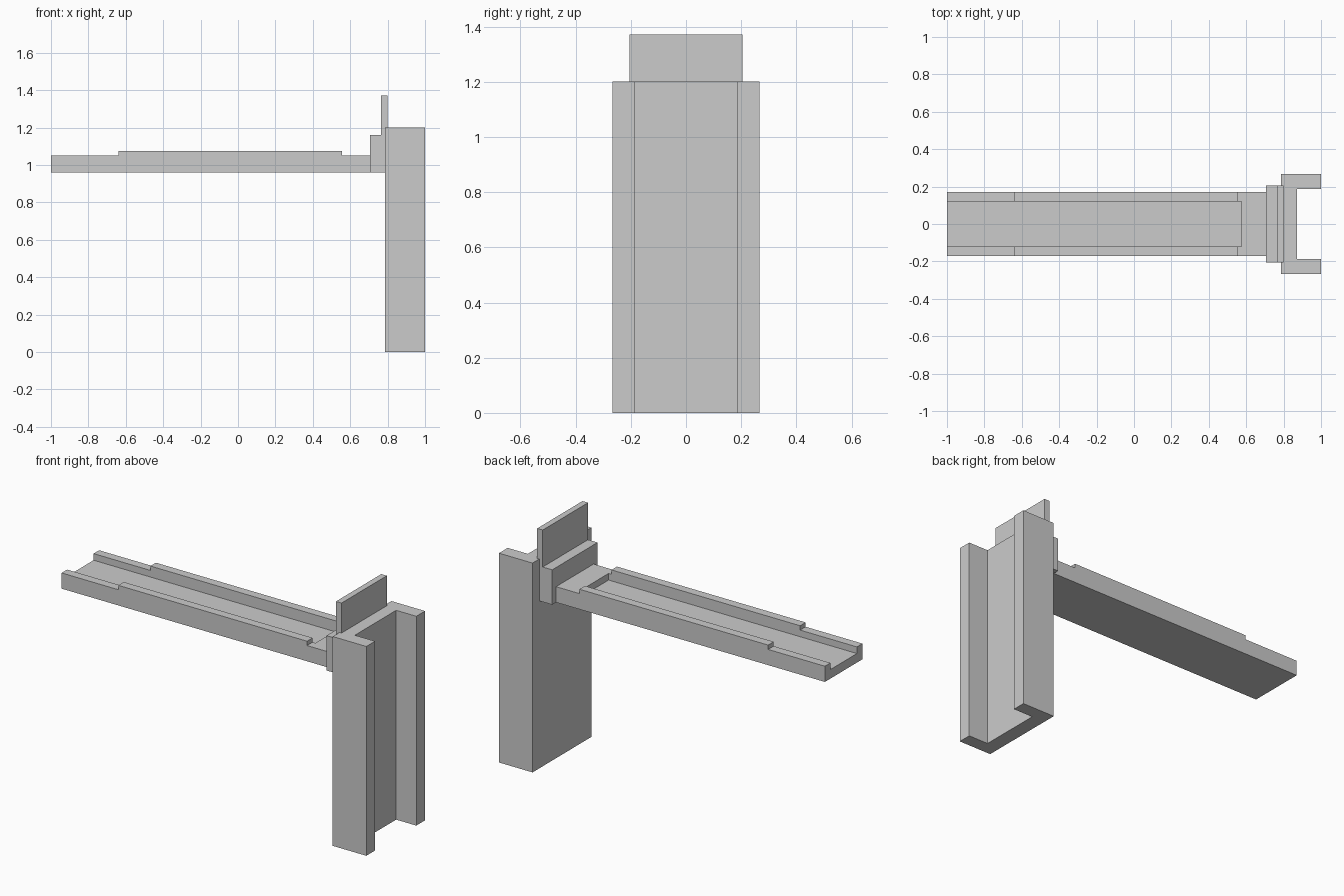
import bpy
import bmesh
from mathutils import Vector

cube = bpy.data.objects.get("Cube")
if cube:
    bpy.data.objects.remove(cube, do_unlink=True)

grey = bpy.data.materials.new("plain grey")
grey.use_nodes = True
colour = (0.6, 0.6, 0.6, 1)
grey.diffuse_color = colour
grey.node_tree.nodes["Principled BSDF"].inputs["Base Color"].default_value = colour


def prism(name, outline, start, along):
    """Extrude an outline along y (x-z outline) or z (x-y outline)."""
    bm = bmesh.new()
    if along.y:
        verts = [bm.verts.new((a, start, b)) for a, b in outline]
    else:
        verts = [bm.verts.new((a, b, start)) for a, b in outline]
    face = bm.faces.new(verts)
    top = bmesh.ops.extrude_face_region(bm, geom=[face])["geom"]
    moved = [v for v in top if isinstance(v, bmesh.types.BMVert)]
    bmesh.ops.translate(bm, verts=moved, vec=along)
    bmesh.ops.recalc_face_normals(bm, faces=bm.faces)
    mesh = bpy.data.meshes.new(name)
    bm.to_mesh(mesh)
    bm.free()
    mesh.materials.append(grey)
    obj = bpy.data.objects.new(name, mesh)
    bpy.context.collection.objects.link(obj)
    return obj


# Upright channel, open towards +x
half = [(0.787, 0.266), (1.0, 0.266), (1.0, 0.187), (0.872, 0.187)]
prism("channel_post", half + [(x, -y) for x, y in reversed(half)], 0, Vector((0, 0, 1.2)))

# Stepped bracket with its tall back plate
bracket = [(0.705, 0.96), (0.8, 0.96), (0.8, 1.372), (0.765, 1.372),
           (0.765, 1.16), (0.705, 1.16)]
prism("stepped_bracket", bracket, -0.205, Vector((0, 0.41, 0)))

# Horizontal arm with raised rails
arm_side = [(-1, 0.96), (0.705, 0.96), (0.705, 1.05), (0.557, 1.05),
            (0.557, 1.075), (-0.64, 1.075), (-0.64, 1.05), (-1, 1.05)]
arm = prism("tray_arm", arm_side, -0.17, Vector((0, 0.34, 0)))


# Open-ended recess along the arm
recess = [(-1.1, 1.012), (0.575, 1.012), (0.575, 1.2), (-1.1, 1.2)]
cutter = prism("recess_cutter", recess, -0.12, Vector((0, 0.24, 0)))
cutter.hide_render = True
cut = arm.modifiers.new("recess", "BOOLEAN")
cut.operation = "DIFFERENCE"
cut.solver = "EXACT"
cut.object = cutter
bpy.context.view_layer.objects.active = arm
bpy.ops.object.modifier_apply(modifier=cut.name)
bpy.data.objects.remove(cutter, do_unlink=True)
